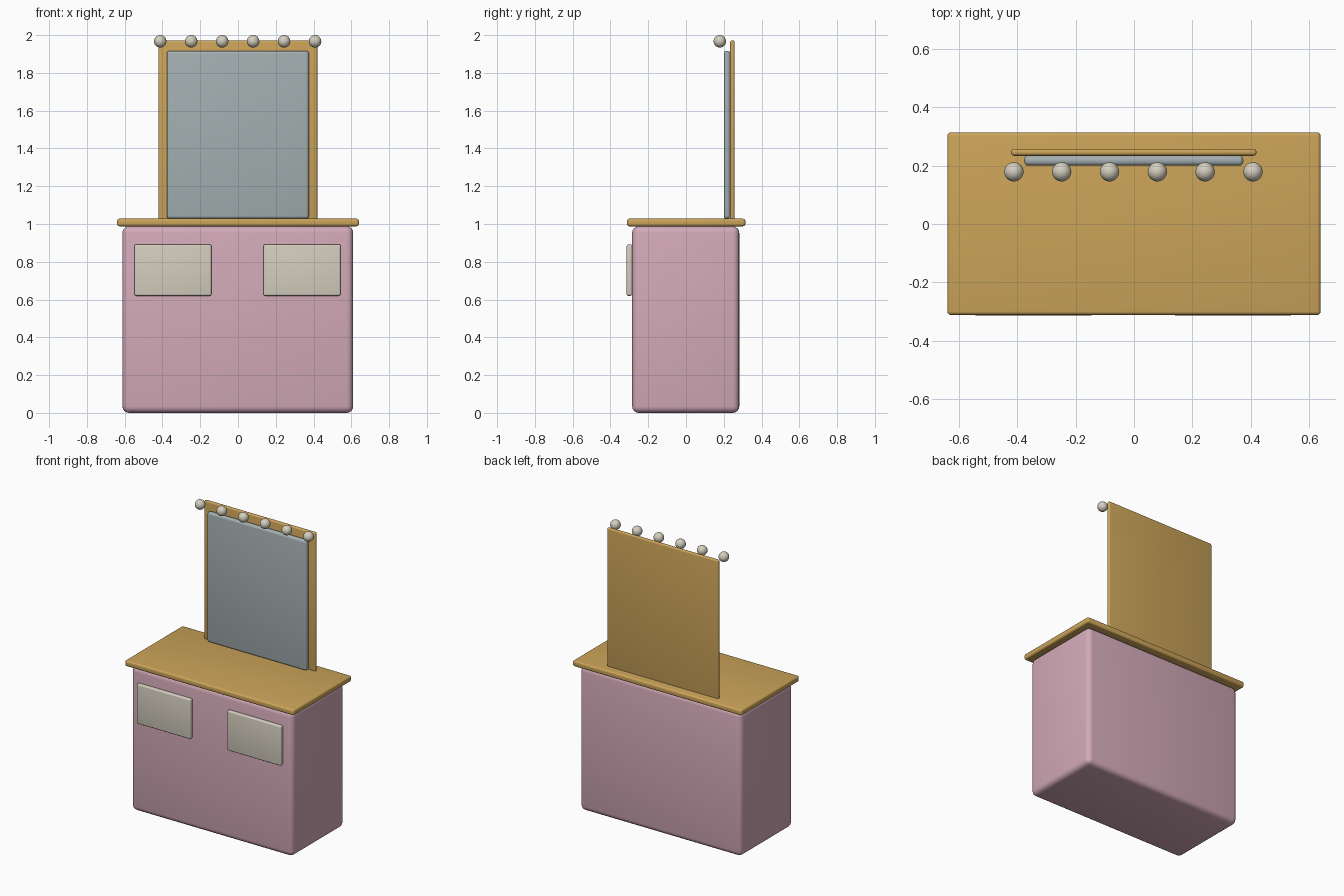
import bpy
from math import radians
from mathutils import Vector

cube = bpy.data.objects.get("Cube")
if cube:
    bpy.data.objects.remove(cube, do_unlink=True)


def material(name, rgb):
    mat = bpy.data.materials.new(name)
    mat.use_nodes = True
    mat.diffuse_color = (*rgb, 1)
    mat.node_tree.nodes["Principled BSDF"].inputs["Base Color"].default_value = (*rgb, 1)
    return mat


pink = material("pink_paint", (0.65, 0.40, 0.48))
wood = material("golden_wood", (0.60, 0.37, 0.10))
glass = material("mirror_grey", (0.37, 0.43, 0.44))
cream = material("cream", (0.66, 0.62, 0.52))


def rounded_box(name, low, high, radius, mat):
    """Box between two corners with softly rounded edges."""
    low, high = Vector(low), Vector(high)
    bpy.ops.mesh.primitive_cube_add(size=1, location=(low + high) / 2)
    obj = bpy.context.object
    obj.name = name
    obj.scale = high - low
    bpy.ops.object.transform_apply(location=False, rotation=False, scale=True)
    obj.data.materials.append(mat)
    bevel = obj.modifiers.new("rounded_edges", "BEVEL")
    bevel.width = radius
    bevel.segments = 4
    bpy.ops.object.modifier_apply(modifier=bevel.name)
    bpy.ops.object.shade_smooth_by_angle(angle=radians(35))
    return obj


# Cabinet and table top
rounded_box("cabinet", (-0.612, -0.285, 0), (0.61, 0.282, 0.988), 0.035, pink)
rounded_box("table_top", (-0.64, -0.312, 0.988), (0.64, 0.314, 1.028), 0.012, wood)

# Drawer fronts
for side, x in (("right", -0.345), ("left", 0.339)):
    rounded_box(side + "_drawer_front", (x - 0.204, -0.314, 0.62),
                (x + 0.204, -0.285, 0.892), 0.009, cream)

# Mirror with its backing board
rounded_box("mirror_backing", (-0.422, 0.234, 1.015), (0.42, 0.258, 1.972), 0.0105, wood)
rounded_box("mirror", (-0.377, 0.2, 1.028), (0.375, 0.235, 1.917), 0.015, glass)

# Row of light bulbs
for i in range(6):
    bpy.ops.mesh.primitive_uv_sphere_add(segments=32, ring_count=16, radius=0.033,
                                         location=(-0.412 + i * 0.164, 0.179, 1.967))
    bulb = bpy.context.object
    bulb.name = f"light_bulb_{i + 1}"
    bulb.data.materials.append(cream)
    bpy.ops.object.shade_smooth()
